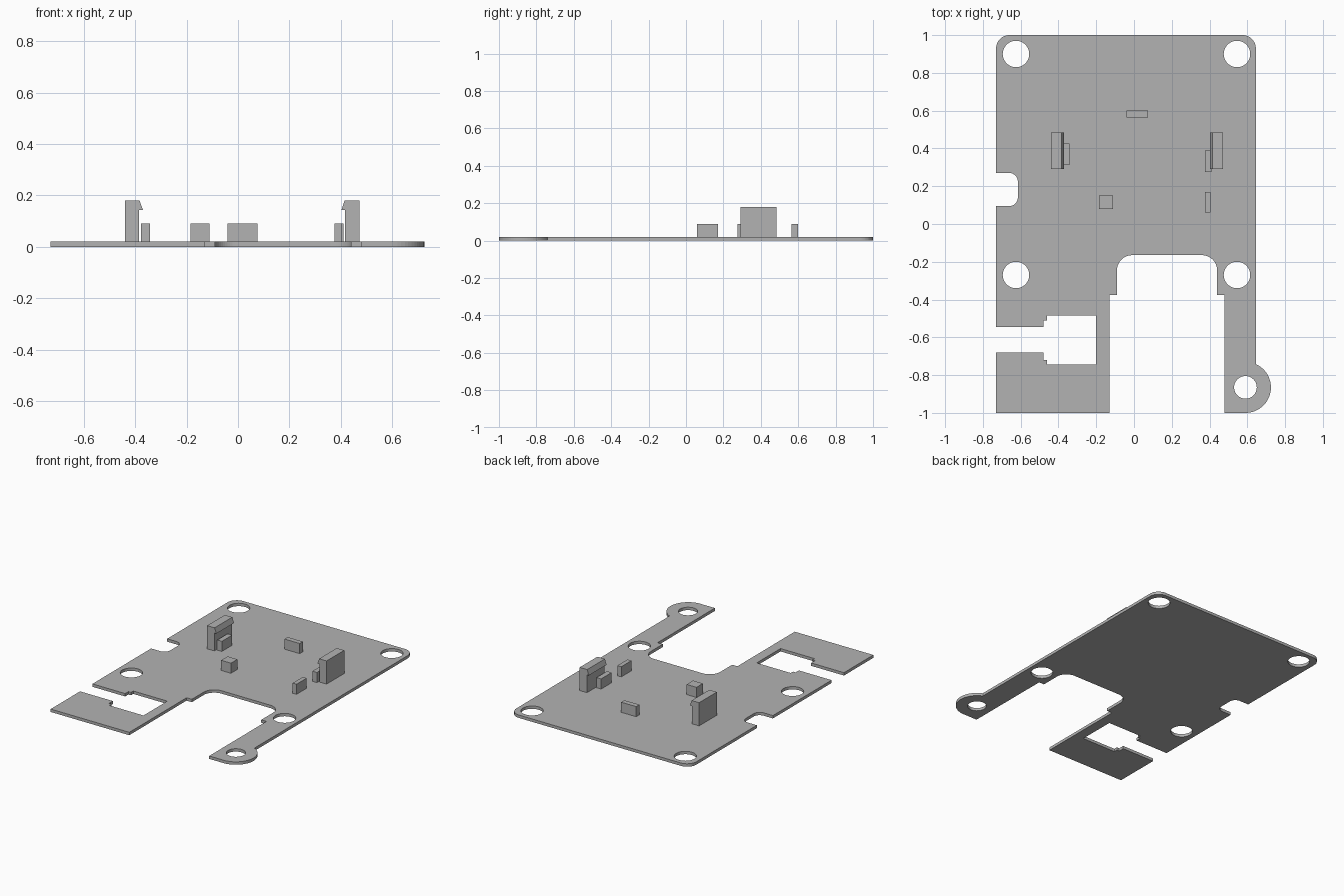
import bpy, bmesh
from math import cos, sin, pi, radians
from mathutils import Vector

cube = bpy.data.objects.get("Cube")
if cube:
    bpy.data.objects.remove(cube, do_unlink=True)

grey = bpy.data.materials.new("plain_grey")
grey.use_nodes = True
grey.diffuse_color = (0.45, 0.45, 0.45, 1)
grey.node_tree.nodes["Principled BSDF"].inputs["Base Color"].default_value = grey.diffuse_color

THICK = 0.02


def arc(cx, cy, r, start, end, steps=12):
    """Points along an arc, angles in degrees."""
    angles = [radians(start + (end - start) * i / steps) for i in range(steps + 1)]
    return [(cx + r * cos(a), cy + r * sin(a)) for a in angles]


def circle(cx, cy, r):
    return arc(cx, cy, r, 0, 360, 48)[:-1]


def finish(name, bm):
    bmesh.ops.recalc_face_normals(bm, faces=bm.faces)
    mesh = bpy.data.meshes.new(name)
    bm.to_mesh(mesh)
    bm.free()
    mesh.materials.append(grey)
    obj = bpy.data.objects.new(name, mesh)
    bpy.context.collection.objects.link(obj)
    return obj


def extrude_loops(name, loops, direction):
    """Fill closed loops of 3D points (later loops are holes) and extrude them."""
    bm = bmesh.new()
    for loop in loops:
        verts = [bm.verts.new(p) for p in loop]
        for a, b in zip(verts, verts[1:] + verts[:1]):
            bm.edges.new((a, b))
    bmesh.ops.triangle_fill(bm, edges=bm.edges[:], use_beauty=True, normal=Vector(direction))
    result = bmesh.ops.extrude_face_region(bm, geom=bm.faces[:], use_keep_orig=True)
    moved = [g for g in result["geom"] if isinstance(g, bmesh.types.BMVert)]
    bmesh.ops.translate(bm, verts=moved, vec=direction)
    # merge the fill triangles back into flat faces
    bmesh.ops.dissolve_limit(bm, angle_limit=radians(0.5), verts=bm.verts[:], edges=bm.edges[:])
    return finish(name, bm)


def block(name, x0, x1, y0, y1, top=0.09):
    base = [(x0, y0, THICK), (x1, y0, THICK), (x1, y1, THICK), (x0, y1, THICK)]
    return extrude_loops(name, [base], (0, 0, top - THICK))


# Plate outline, running around from the rear left corner
L, R = -0.73, 0.645
outline = (
    arc(R - 0.07, 0.93, 0.07, 0, 90)
    + arc(L + 0.07, 0.93, 0.07, 90, 180)
    # side notch
    + [(L, 0.27)] + arc(-0.66, 0.225, 0.045, 90, 0) + arc(-0.66, 0.14, 0.045, 0, -90) + [(L, 0.095)]
    # stepped slot
    + [(L, -0.545), (-0.48, -0.545), (-0.48, -0.51), (-0.46, -0.51), (-0.46, -0.485), (-0.2, -0.485)]
    + [(-0.2, -0.745), (-0.46, -0.745), (-0.46, -0.72), (-0.48, -0.72), (-0.48, -0.68), (L, -0.68)]
    # front opening
    + [(L, -1), (-0.13, -1), (-0.13, -0.375), (-0.09, -0.375)]
    + arc(-0.01, -0.245, 0.08, 180, 90) + arc(0.36, -0.245, 0.08, 90, 0)
    + [(0.44, -0.375), (0.48, -0.375), (0.48, -1)]
    # rounded ear
    + arc(0.59, -0.865, 0.135, -90, 66, 24)
)
holes = [circle(x, y, 0.07) for x in (-0.625, 0.545) for y in (0.9, -0.27)]
holes.append(circle(0.59, -0.865, 0.06))
loops = [[(x, y, 0) for x, y in loop] for loop in [outline] + holes]
extrude_loops("base_plate", loops, (0, 0, THICK))

# Locating blocks
block("rear_stop", -0.04, 0.075, 0.565, 0.6)
block("centre_stop", -0.185, -0.11, 0.08, 0.15)
block("left_front_stop", 0.375, 0.405, 0.06, 0.17)
block("left_clip_stop", 0.375, 0.41, 0.275, 0.39)
block("right_clip_stop", -0.377, -0.342, 0.312, 0.425)


# Snap clips with a hooked lip facing inward
def clip(name, outer_x, inward):
    profile = [(0, THICK), (0.055, THICK), (0.055, 0.143), (0.07, 0.143), (0.057, 0.18), (0, 0.18)]
    pts = [(outer_x + inward * d, 0.292, z) for d, z in profile]
    extrude_loops(name, [pts], (0, 0.193, 0))


clip("right_clip", -0.44, 1)
clip("left_clip", 0.472, -1)
